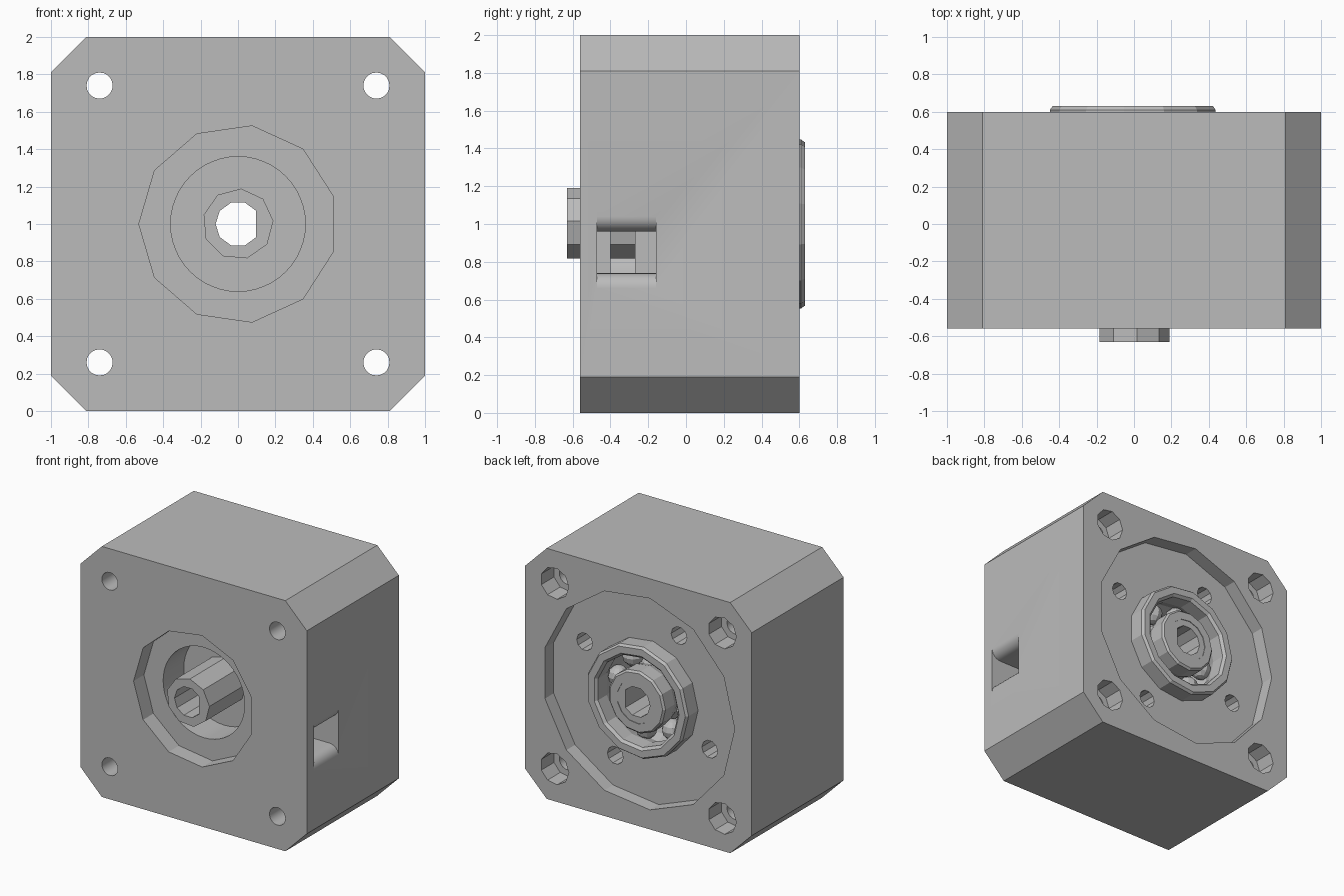
import bpy, bmesh, math
from math import cos, sin, pi, radians

if "Cube" in bpy.data.objects:
    bpy.data.objects.remove(bpy.data.objects["Cube"])

ZC = 1.0  # height of the central axis

metal = bpy.data.materials.new("plain grey")
metal.diffuse_color = (0.5, 0.5, 0.5, 1)
metal.use_nodes = True
metal.node_tree.nodes["Principled BSDF"].inputs["Base Color"].default_value = metal.diffuse_color


def finish(bm, name):
    bmesh.ops.recalc_face_normals(bm, faces=bm.faces[:])
    me = bpy.data.meshes.new(name)
    bm.to_mesh(me)
    bm.free()
    me.materials.append(metal)
    ob = bpy.data.objects.new(name, me)
    bpy.context.collection.objects.link(ob)
    return ob


def ngon(r, n, phase=180, cx=0, cz=ZC):
    return [(cx + r * cos(radians(phase) + 2 * pi * i / n),
             cz + r * sin(radians(phase) + 2 * pi * i / n)) for i in range(n)]


def prism(name, pts, y0, y1):
    """Extrude an x-z outline from y0 to y1."""
    bm = bmesh.new()
    a = [bm.verts.new((x, y0, z)) for x, z in pts]
    b = [bm.verts.new((x, y1, z)) for x, z in pts]
    bm.faces.new(a)
    bm.faces.new(b)
    for i in range(len(pts)):
        j = (i + 1) % len(pts)
        bm.faces.new((a[i], a[j], b[j], b[i]))
    return finish(bm, name)


def lathe(name, profile, n):
    """Turn a closed (radius, y) profile round the central axis."""
    bm = bmesh.new()
    rings = [[bm.verts.new((x, y, z)) for x, z in ngon(r, n)] for r, y in profile]
    for k, ring in enumerate(rings):
        nxt = rings[(k + 1) % len(rings)]
        for i in range(n):
            j = (i + 1) % n
            bm.faces.new((ring[i], ring[j], nxt[j], nxt[i]))
    return finish(bm, name)


def cut(target, pts, y0, y1):
    cutter = prism("cutter", pts, y0, y1)
    cutter.hide_render = True
    mod = target.modifiers.new("cut", 'BOOLEAN')
    mod.operation = 'DIFFERENCE'
    mod.solver = 'EXACT'
    mod.object = cutter
    bpy.context.view_layer.objects.active = target
    bpy.ops.object.modifier_apply(modifier=mod.name)
    bpy.data.objects.remove(cutter)


def smooth(ob, angle):
    bpy.ops.object.select_all(action='DESELECT')
    ob.select_set(True)
    bpy.context.view_layer.objects.active = ob
    bpy.ops.object.shade_smooth_by_angle(angle=radians(angle))


# housing block with chamfered corners
c = 0.81
block = [(-c, 0), (c, 0), (1, ZC - c), (1, ZC + c), (c, 2), (-c, 2), (-1, ZC + c), (-1, ZC - c)]
housing = prism("housing", block, -0.56, 0.60)

# front recess, deep bore and shaft passage
cut(housing, ngon(0.53, 11), -0.7, -0.43)
cut(housing, ngon(0.36, 48), -0.7, -0.17)
cut(housing, ngon(0.16, 9, 5), -0.5, 0.5)

# back recess and bearing seat
cut(housing, ngon(0.85, 13), 0.49, 0.7)
cut(housing, ngon(0.44, 13), 0.2, 0.7)

# corner bolt holes with counterbores
for sx in (-1, 1):
    for sz in (-1, 1):
        x, z = 0.74 * sx, ZC + 0.74 * sz
        cut(housing, ngon(0.07, 20, 0, x, z), -0.7, 0.7)
        cut(housing, ngon(0.125, 9, 180, x, z), 0.44, 0.7)

# blind screw holes round the bearing
for k in range(4):
    a = radians(27 + 90 * k)
    cut(housing, ngon(0.07, 10, 0, 0.62 * cos(a), ZC + 0.62 * sin(a)), 0.1, 0.6)

# side access slot with rounded lips, then a narrower opening into the bore
R, zs = 0.08, 0.85
upper = [(1.05, 1.04)] + [(0.92 + R * cos(t * pi / 12), 1.04 - R * sin(t * pi / 12))
                          for t in range(7)] + [(0.6, 0.96)]
lower = [(x, 2 * zs - z) for x, z in reversed(upper)]
cut(housing, upper + lower, -0.47, -0.16)
cut(housing, [(0.25, 0.74), (0.65, 0.74), (0.65, 0.96), (0.25, 0.96)], -0.40, -0.27)
smooth(housing, 22)

# hollow shaft with a flat-sided bore
shaft = prism("hollow_shaft", ngon(0.19, 9, 5), -0.63, 0.625)
d_bore = [p for p in ngon(0.12, 10) if p[0] < 0.11]
cut(shaft, d_bore, -0.8, 0.8)

# bearing rings with ball grooves
lathe("bearing_outer_ring",
      [(0.45, 0.19), (0.45, 0.61), (0.435, 0.63), (0.38, 0.63), (0.36, 0.61),
       (0.36, 0.50), (0.385, 0.42), (0.36, 0.34), (0.36, 0.19)], 13)
lathe("bearing_inner_ring",
      [(0.17, 0.19), (0.17, 0.63), (0.235, 0.63), (0.25, 0.615),
       (0.25, 0.50), (0.225, 0.42), (0.25, 0.34), (0.25, 0.19)], 13)

# bearing balls
for k, (x, z) in enumerate(ngon(0.305, 8, 10)):
    bm = bmesh.new()
    bmesh.ops.create_uvsphere(bm, u_segments=10, v_segments=6, radius=0.08)
    bmesh.ops.translate(bm, verts=bm.verts[:], vec=(x, 0.42, z))
    finish(bm, "bearing_ball_%d" % (k + 1))
